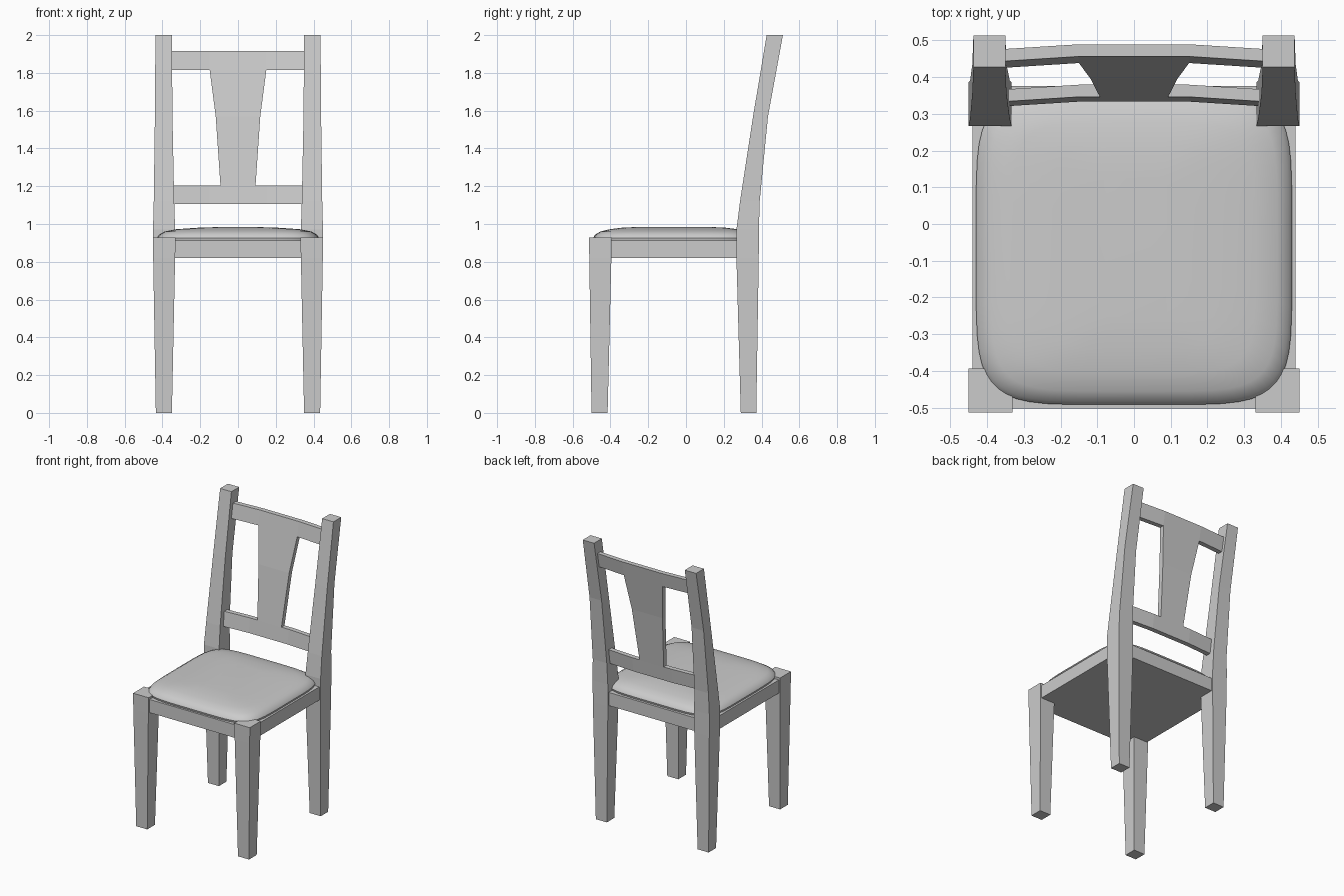
import bpy
import bmesh
from math import copysign, cos, sin, tau

cube = bpy.data.objects.get("Cube")
if cube:
    bpy.data.objects.remove(cube, do_unlink=True)

grey = bpy.data.materials.new("plain grey")
grey.use_nodes = True
GREY = (0.6, 0.6, 0.6, 1)
grey.diffuse_color = GREY
grey.node_tree.nodes["Principled BSDF"].inputs["Base Color"].default_value = GREY


def loft(name, rings, smooth=False):
    """Skin a closed solid through matching rings of points."""
    bm = bmesh.new()
    loops = [[bm.verts.new(p) for p in ring] for ring in rings]
    for a, b in zip(loops, loops[1:]):
        for i in range(len(a)):
            j = (i + 1) % len(a)
            bm.faces.new((a[i], a[j], b[j], b[i]))
    bm.faces.new(loops[0])
    bm.faces.new(loops[-1])
    bmesh.ops.recalc_face_normals(bm, faces=bm.faces)
    for f in bm.faces:
        f.smooth = smooth
    mesh = bpy.data.meshes.new(name)
    bm.to_mesh(mesh)
    bm.free()
    mesh.materials.append(grey)
    obj = bpy.data.objects.new(name, mesh)
    bpy.context.collection.objects.link(obj)
    return obj


def rect(x0, x1, y0, y1, z):
    return [(x0, y0, z), (x1, y0, z), (x1, y1, z), (x0, y1, z)]


# Legs: each section is inner x, outer x, front y, back y, z
front_leg = [(0.35, 0.435, -0.50, -0.415, 0), (0.333, 0.449, -0.512, -0.395, 0.82),
             (0.33, 0.45, -0.513, -0.393, 0.928)]
back_leg = [(0.35, 0.435, 0.29, 0.372, 0), (0.333, 0.449, 0.267, 0.385, 0.82),
            (0.333, 0.45, 0.267, 0.386, 0.97), (0.338, 0.446, 0.286, 0.39, 1.12),
            (0.347, 0.44, 0.355, 0.434, 1.57), (0.35, 0.437, 0.427, 0.513, 2.0)]
for side, s in (("left", 1), ("right", -1)):
    for part, sections in (("front_leg", front_leg), ("back_leg", back_leg)):
        loft(f"{part}_{side}",
             [rect(s * a, s * b, c, d, z) for a, b, c, d, z in sections])

# Seat frame
loft("seat_frame", [rect(-0.44, 0.44, -0.502, 0.375, z) for z in (0.82, 0.912)])


# Domed cushion with rounded corners
def rounded_ring(rx, ry, z, count=48):
    ring = []
    for i in range(count):
        c, s = cos(tau * (i + 0.5) / count), sin(tau * (i + 0.5) / count)
        ring.append((rx * copysign(abs(c) ** 0.36, c),
                     -0.065 + ry * copysign(abs(s) ** 0.36, s), z))
    return ring


cushion = loft("seat_cushion", [rounded_ring(*r) for r in (
    (0.425, 0.422, 0.905), (0.43, 0.427, 0.925), (0.42, 0.418, 0.942),
    (0.39, 0.39, 0.96), (0.33, 0.34, 0.972), (0.22, 0.28, 0.98),
    (0.1, 0.2, 0.984))], smooth=True)
bpy.context.view_layer.objects.active = cushion
cushion.select_set(True)
bpy.ops.object.shade_smooth_by_angle(angle=0.7)
cushion.select_set(False)

# Backrest: rails bow backward at the middle and lean with the posts
THICK = 0.033


def rail(name, z0, z1, y0, y1):
    rings = []
    for x, bow in ((-0.355, -0.013), (-0.15, 0), (0.15, 0), (0.355, -0.013)):
        rings.append([(x, y0 + bow, z0), (x, y0 + bow + THICK, z0),
                      (x, y1 + bow + THICK, z1), (x, y1 + bow, z1)])
    loft(name, rings)


rail("lower_back_rail", 1.105, 1.205, 0.333, 0.346)
rail("upper_back_rail", 1.815, 1.915, 0.438, 0.456)
loft("back_splat", [rect(-w, w, y, y + THICK, z) for w, y, z in (
    (0.093, 0.346, 1.205), (0.118, 0.395, 1.57), (0.15, 0.438, 1.815))])
